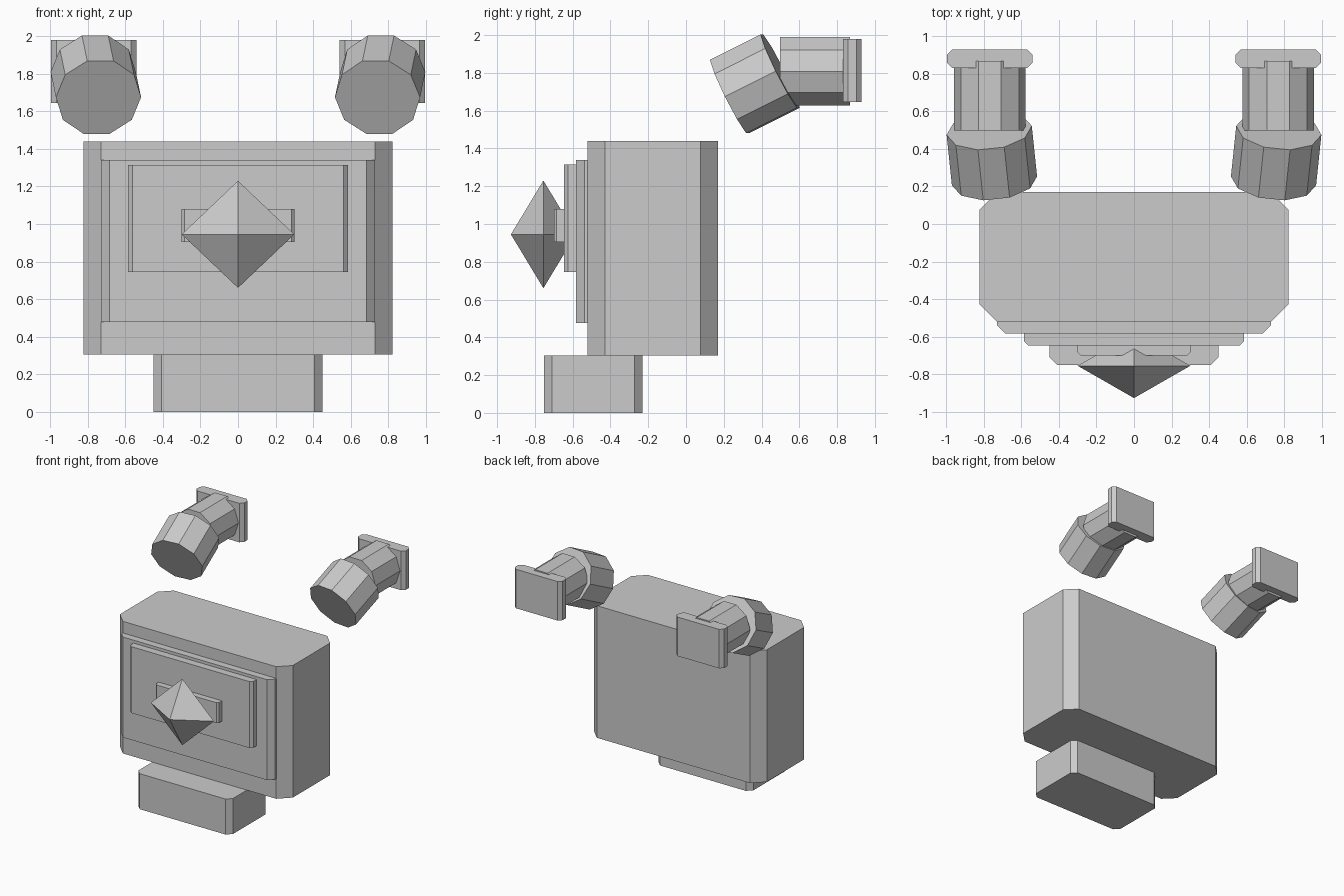
import bpy, bmesh, math
from mathutils import Matrix, Vector

if "Cube" in bpy.data.objects:
    bpy.data.objects.remove(bpy.data.objects["Cube"])

grey = bpy.data.materials.new("plain_grey")
grey.diffuse_color = (0.6, 0.6, 0.6, 1)
grey.use_nodes = True
grey.node_tree.nodes["Principled BSDF"].inputs["Base Color"].default_value = grey.diffuse_color


def add_object(name, bm):
    bmesh.ops.recalc_face_normals(bm, faces=bm.faces)
    mesh = bpy.data.meshes.new(name)
    bm.to_mesh(mesh)
    bm.free()
    mesh.materials.append(grey)
    obj = bpy.data.objects.new(name, mesh)
    bpy.context.collection.objects.link(obj)
    return obj


def prism(name, outline, z0, z1, matrix=Matrix()):
    """Extrude a flat outline from z0 to z1, then place it."""
    bm = bmesh.new()
    face = bm.faces.new([bm.verts.new((x, y, z0)) for x, y in outline])
    ext = bmesh.ops.extrude_face_region(bm, geom=[face])
    verts = [v for v in ext["geom"] if isinstance(v, bmesh.types.BMVert)]
    bmesh.ops.translate(bm, verts=verts, vec=(0, 0, z1 - z0))
    bm.transform(matrix)
    return add_object(name, bm)


def block(name, x0, x1, y0, y1, z0, z1, c):
    """Box whose four upright edges are chamfered by c."""
    outline = [(x0 + c, y0), (x1 - c, y0), (x1, y0 + c), (x1, y1 - c),
               (x1 - c, y1), (x0 + c, y1), (x0, y1 - c), (x0, y0 + c)]
    return prism(name, outline, z0, z1)


def barrel(name, radius, length, matrix):
    """Ten-sided drum lying along y, flat side up."""
    ring = [(radius * math.cos(i * math.tau / 10),
             radius * math.sin(i * math.tau / 10)) for i in range(10)]
    return prism(name, ring, -length / 2, length / 2,
                 matrix @ Matrix.Rotation(math.pi / 2, 4, "X"))


# Main body and foot
block("body", -0.822, 0.822, -0.522, 0.17, 0.305, 1.44, 0.093)
block("foot", -0.45, 0.45, -0.752, -0.23, 0, 0.305, 0.042)

# Stepped panels on the front, each sunk into the one behind
block("outer_panel", -0.73, 0.73, -0.583, -0.42, 0.477, 1.34, 0.045)
block("middle_panel", -0.585, 0.585, -0.647, -0.52, 0.745, 1.315, 0.022)
block("inner_panel", -0.30, 0.30, -0.70, -0.61, 0.905, 1.08, 0.015)

# Eight-faced gem
bm = bmesh.new()
centre = Vector((0, -0.755, 0.945))
half = (0.30, 0.172, 0.285)
tips = []
for axis in range(3):
    for sign in (-1, 1):
        offset = Vector((0, 0, 0))
        offset[axis] = sign * half[axis]
        tips.append(bm.verts.new(centre + offset))
for x in tips[0:2]:
    for y in tips[2:4]:
        for z in tips[4:6]:
            bm.faces.new((x, y, z))
add_object("gem", bm)

# Pair of floating lamps: rear plate, neck, tilted head
for side, label in ((-1, "left"), (1, "right")):
    cx = side * 0.768
    block(label + "_rear_plate", cx - 0.227, cx + 0.227, 0.83, 0.93, 1.645, 1.98, 0.028)
    barrel(label + "_neck", 0.191, 0.37, Matrix.Translation((cx, 0.682, 1.808)))
    barrel(label + "_head", 0.228, 0.302,
           Matrix.Translation((side * 0.757, 0.364, 1.742))
           @ Matrix.Rotation(-side * math.radians(6), 4, "Z")
           @ Matrix.Rotation(math.radians(26.5), 4, "X"))
